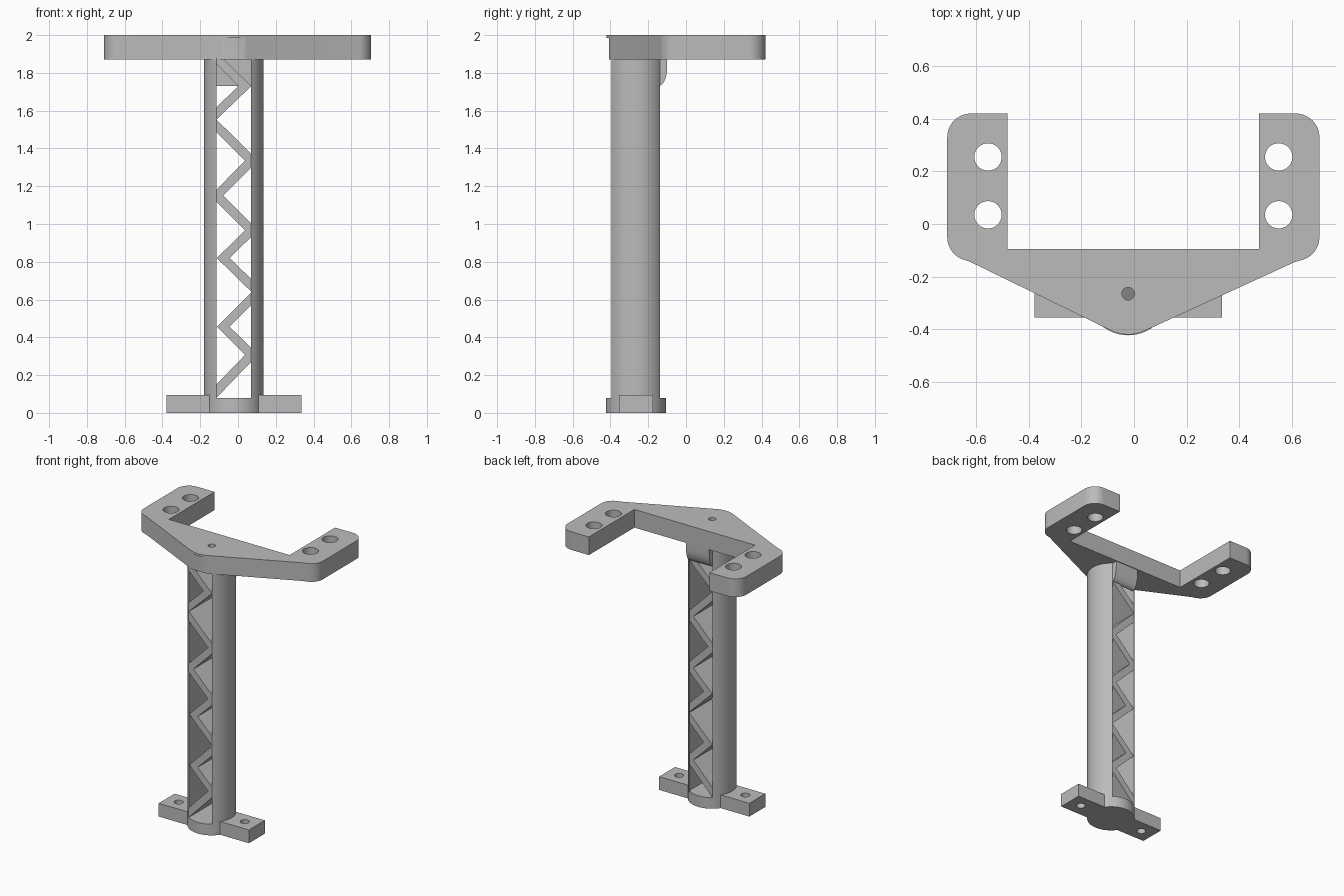
import bpy, bmesh
from math import sin, cos, radians, acos, degrees

cube = bpy.data.objects.get("Cube")
if cube:
    bpy.data.objects.remove(cube, do_unlink=True)

grey = bpy.data.materials.new("plain grey")
grey.use_nodes = True
grey.diffuse_color = (0.5, 0.5, 0.5, 1)
grey.node_tree.nodes["Principled BSDF"].inputs["Base Color"].default_value = (0.5, 0.5, 0.5, 1)

CX, CY = -0.022, -0.265      # column axis
R = 0.158                    # column radius
SLOT = 0.092                 # half width of the slot through the column
PLATE_Z = 1.87


def arc(x, y, r, a0, a1, n):
    """Points along an arc, angles in degrees."""
    angles = [radians(a0 + (a1 - a0) * i / n) for i in range(n + 1)]
    return [(x + r * cos(a), y + r * sin(a)) for a in angles]


def finish(name, bm):
    bmesh.ops.recalc_face_normals(bm, faces=bm.faces)
    mesh = bpy.data.meshes.new(name)
    bm.to_mesh(mesh)
    bm.free()
    mesh.materials.append(grey)
    ob = bpy.data.objects.new(name, mesh)
    bpy.context.collection.objects.link(ob)
    return ob


def prism(name, outline, lo, hi, axis="z"):
    """Extrude an outline along z, or a (y, z) outline along x."""
    bm = bmesh.new()
    place = (lambda a, b: (a, b, lo)) if axis == "z" else (lambda a, b: (lo, a, b))
    face = bm.faces.new([bm.verts.new(place(a, b)) for a, b in outline])
    new = bmesh.ops.extrude_face_region(bm, geom=[face])["geom"]
    move = (0, 0, hi - lo) if axis == "z" else (hi - lo, 0, 0)
    bmesh.ops.translate(bm, vec=move, verts=[v for v in new if isinstance(v, bmesh.types.BMVert)])
    return finish(name, bm)


def box(name, x0, x1, y0, y1, z0, z1):
    return prism(name, [(x0, y0), (x1, y0), (x1, y1), (x0, y1)], z0, z1)


def cylinder(name, x, y, r, z0, z1, n=40):
    return prism(name, arc(x, y, r, 0, 360, n)[:-1], z0, z1)


def combine(ob, others, operation):
    """Apply booleans and drop the helper objects."""
    bpy.context.view_layer.objects.active = ob
    for other in others:
        mod = ob.modifiers.new("combine", "BOOLEAN")
        mod.object, mod.operation, mod.solver = other, operation, "EXACT"
        bpy.ops.object.modifier_apply(modifier=mod.name)
        bpy.data.objects.remove(other, do_unlink=True)


def smooth(ob):
    bpy.ops.object.select_all(action="DESELECT")
    ob.select_set(True)
    bpy.context.view_layer.objects.active = ob
    bpy.ops.object.shade_smooth_by_angle(angle=radians(30))


# Top plate: U-shaped yoke with a rounded nose
plate_outline = (
    [(0.475, -0.095), (0.475, 0.42)]
    + arc(0.615, 0.33, 0.09, 90, 0, 10)
    + arc(0.615, -0.05, 0.09, 0, -75, 8)
    + [(0.61, -0.145)]
    + arc(CX, -0.27, 0.15, -64, -116, 8)
    + [(-0.62, -0.145)]
    + arc(-0.62, -0.05, 0.09, -105, -180, 8)
    + arc(-0.62, 0.33, 0.09, 180, 90, 10)
    + [(-0.48, 0.42), (-0.48, -0.095)])
plate = prism("top_plate", plate_outline, PLATE_Z, 2.0)
cutters = [cylinder("plate_hole", x, y, 0.052, 1.8, 2.1)
           for x in (-0.555, 0.55) for y in (0.035, 0.255)]
cutters.append(cylinder("centre_hole", CX, CY, 0.024, 1.8, 2.1, 24))
cutters.append(box("nose_notch", -0.095, 0.047, -0.5, -0.408, 1.8, 1.985))
combine(plate, cutters, "DIFFERENCE")
smooth(plate)

# Column: two curved side rails with flat inner walls
half = degrees(acos(SLOT / R))
for name, middle in (("left_rail", 0), ("right_rail", 180)):
    smooth(prism(name, arc(CX, CY, R, middle - half, middle + half, 24), 0.07, PLATE_Z + 0.01))

# Zigzag lattice: one mitred ribbon trimmed to the slot
nodes = [(-0.162, 0.065), (0.072, 0.308), (-0.078, 0.456), (0.106, 0.64),
         (-0.078, 0.82), (0.072, 0.967), (-0.112, 1.15), (0.072, 1.335),
         (-0.148, 1.553), (0.036, 1.73), (-0.126, 1.89)]
depth = 0.128
bm = bmesh.new()
rings = [[bm.verts.new((x + sx * 0.034, CY + sy * depth, z))
          for sx, sy in ((-1, -1), (1, -1), (1, 1), (-1, 1))] for x, z in nodes]
for a, b in zip(rings, rings[1:]):
    for i in range(4):
        j = (i + 1) % 4
        bm.faces.new((a[i], a[j], b[j], b[i]))
bmesh.ops.recalc_face_normals(bm, faces=bm.faces)
for side in (-1, 1):
    bmesh.ops.bisect_plane(bm, geom=bm.verts[:] + bm.edges[:] + bm.faces[:],
                           plane_co=(CX + side * (SLOT + 0.001), 0, 0),
                           plane_no=(side, 0, 0), clear_outer=True)
finish("zigzag_lattice", bm)

# Curved gusset under the back edge of the plate
gusset_outline = [(-0.15, PLATE_Z + 0.01), (-0.15, 1.73)] + [
    (-0.145 + 0.045 * sin(radians(a)), 1.83 - 0.1 * cos(radians(a))) for a in range(0, 91, 10)
] + [(-0.1, PLATE_Z + 0.01)]
smooth(prism("back_gusset", gusset_outline, CX - SLOT, CX + SLOT, "x"))

# Foot: disc with two drilled mounting tabs
foot = cylinder("foot", CX, CY, R, 0, 0.08, 64)
tabs = [box("tab", *sorted((CX + s * 0.11, CX + s * 0.357)), -0.355, -0.175, 0, 0.095)
        for s in (-1, 1)]
combine(foot, tabs, "UNION")
combine(foot, [cylinder("tab_hole", CX + s * 0.262, CY, 0.03, -0.1, 0.2, 28) for s in (-1, 1)],
        "DIFFERENCE")
smooth(foot)
